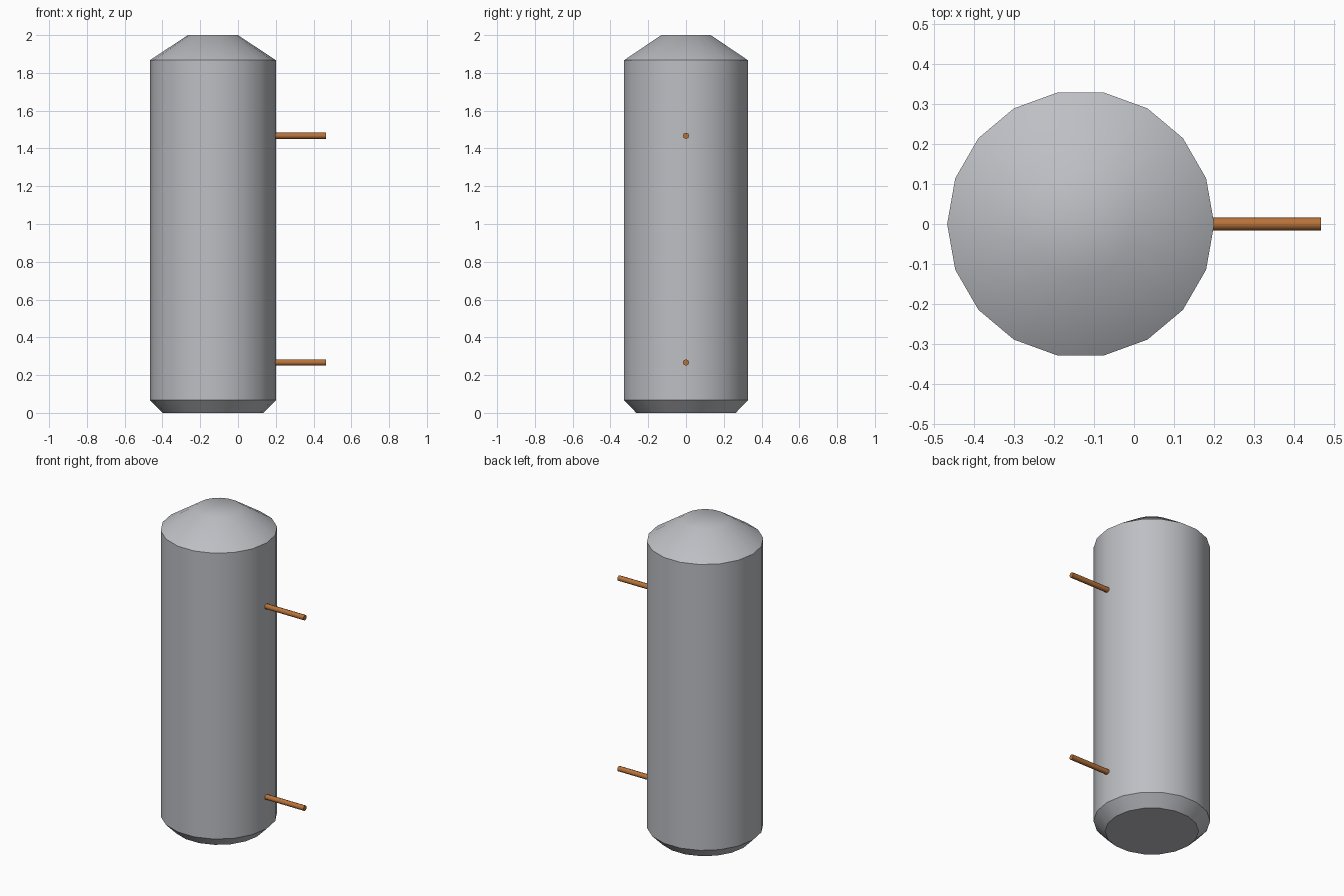
import bpy, bmesh, math
from mathutils import Matrix

cube = bpy.data.objects.get("Cube")
if cube:
    bpy.data.objects.remove(cube, do_unlink=True)


def material(name, color):
    mat = bpy.data.materials.new(name)
    mat.use_nodes = True
    mat.diffuse_color = (*color, 1)
    mat.node_tree.nodes["Principled BSDF"].inputs["Base Color"].default_value = (*color, 1)
    return mat


def turned(name, profile, sides, mat, matrix):
    """Solid of revolution about local z from (radius, height) pairs, capped at both ends."""
    bm = bmesh.new()
    rings = []
    for r, h in profile:
        angles = [math.tau * i / sides for i in range(sides)]
        rings.append([bm.verts.new((r * math.cos(a), r * math.sin(a), h)) for a in angles])
    for low, high in zip(rings, rings[1:]):
        for i in range(sides):
            j = (i + 1) % sides
            bm.faces.new((low[i], low[j], high[j], high[i]))
    bm.faces.new(rings[0][::-1])
    bm.faces.new(rings[-1])
    mesh = bpy.data.meshes.new(name)
    bm.to_mesh(mesh)
    bm.free()
    mesh.materials.append(mat)
    obj = bpy.data.objects.new(name, mesh)
    bpy.context.collection.objects.link(obj)
    obj.matrix_world = matrix
    bpy.ops.object.select_all(action="DESELECT")
    obj.select_set(True)
    bpy.context.view_layer.objects.active = obj
    bpy.ops.object.shade_smooth_by_angle(angle=math.radians(46 if sides < 10 else 40))
    return obj


steel = material("grey_steel", (0.51, 0.52, 0.55))
copper = material("copper", (0.48, 0.17, 0.04))

# Tank body with chamfered base and sloped top
turned("tank", [(0.267, 0), (0.333, 0.067), (0.333, 1.867), (0.133, 2.0)],
       18, steel, Matrix.Translation((-0.133, 0, 0)))

# Two side pipes, pointing to the tank's left
for name, z in (("lower_pipe", 0.267), ("upper_pipe", 1.467)):
    turned(name, [(0.0165, 0), (0.0165, 0.272)], 8, copper,
           Matrix.Translation((0.195, 0, z)) @ Matrix.Rotation(math.pi / 2, 4, "Y"))
